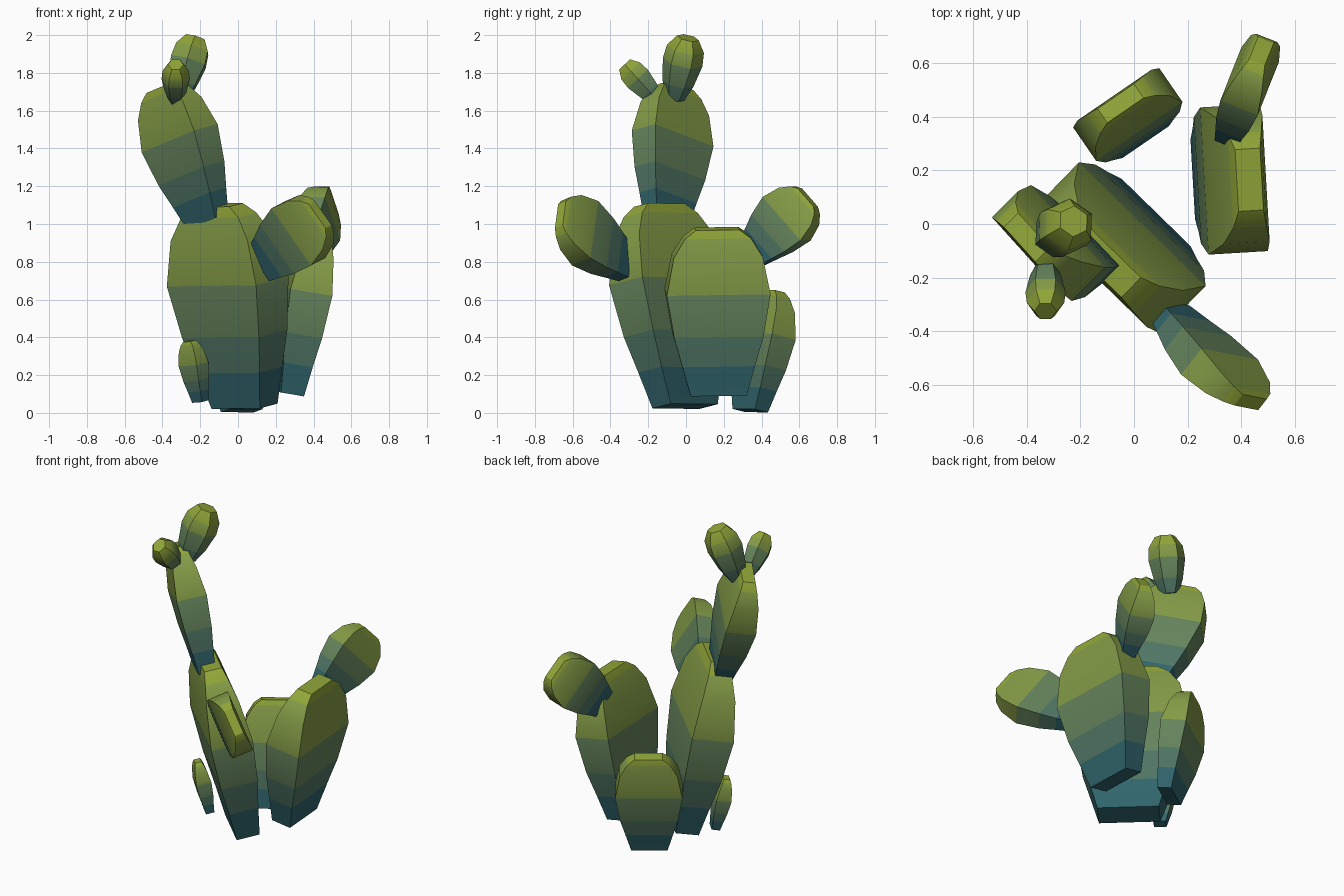
import bpy, math
from mathutils import Vector

if "Cube" in bpy.data.objects:
    bpy.data.objects.remove(bpy.data.objects["Cube"])

# Shared gradient from teal at the base of a pad to green at its tip
LOW, HIGH = Vector((0.03, 0.13, 0.15)), Vector((0.28, 0.38, 0.04))
shades = []
for i in range(6):
    m = bpy.data.materials.new(f"cactus_shade_{i}")
    m.diffuse_color = (*LOW.lerp(HIGH, i / 5), 1)
    m.use_nodes = True
    m.node_tree.nodes["Principled BSDF"].inputs["Base Color"].default_value = m.diffuse_color
    shades.append(m)

# Rings along a pad: position, width factor, thickness factor
PAD = [(0, .54, .55), (.18, .70, .70), (.36, .86, .88), (.62, 1, 1),
       (.84, .86, .78), (.95, .64, .56), (1, .42, .42)]
BUD = [(0, .48, .48), (.25, .78, .78), (.6, 1, 1), (.82, .93, .93), (1, .55, .55)]
BOX = [(-.5, -.5), (.5, -.5), (.5, .5), (-.5, .5)]
HEX = [(.5 * math.cos(math.radians(60 * i)), .5 * math.sin(math.radians(60 * i)))
       for i in range(6)]


def pad(name, base, tip, across, width, thick, section=BOX, rings=PAD):
    """Loft a cross-section from base to tip."""
    base, tip = Vector(base), Vector(tip)
    axis = (tip - base).normalized()
    w = Vector(across)
    w = (w - axis * w.dot(axis)).normalized()
    n = axis.cross(w)
    verts = [base.lerp(tip, t) + w * (a * width * fw) + n * (b * thick * ft)
             for t, fw, ft in rings for a, b in section]
    k, last = len(section), len(rings) - 1
    faces = [tuple(range(k))[::-1], tuple(range(last * k, last * k + k))]
    bands = [0, 5]
    for r in range(last):
        mid = (rings[r][0] + rings[r + 1][0]) / 2
        for i in range(k):
            j = (i + 1) % k
            faces.append((r * k + i, r * k + j, (r + 1) * k + j, (r + 1) * k + i))
            bands.append(round(mid * 5))
    me = bpy.data.meshes.new(name)
    me.from_pydata(verts, [], faces)
    for m in shades:
        me.materials.append(m)
    for p, b in zip(me.polygons, bands):
        p.material_index = b
    ob = bpy.data.objects.new(name, me)
    bpy.context.collection.objects.link(ob)
    bpy.ops.object.select_all(action='DESELECT')
    ob.select_set(True)
    bpy.context.view_layer.objects.active = ob
    bpy.ops.object.shade_smooth_by_angle(angle=math.radians(30))
    return ob


# Three pads growing from the ground
pad("main_pad", (.035, -.005, .035), (-.11, -.14, 1.10), (.72, -.70, 0), .66, .25)
pad("right_pad", (.28, .17, .10), (.43, .165, .975), (-.06, 1, 0), .55, .225)
pad("back_pad", (.02, .34, .012), (-.05, .45, .645), (.32, .22, 0), .39, .155)

# Pads growing from those
pad("upper_pad", (-.16, -.105, 1.01), (-.40, -.05, 1.725), (.7, -.7, 0), .43, .18)
pad("front_arm_pad", (.13, -.32, .79), (.435, -.665, 1.05), (.54, -.08, -.84), .37, .13)
pad("rear_arm_pad", (.36, .35, .845), (.475, .645, 1.14), (.1, .25, -.5), .315, .15)
pad("small_side_pad", (-.20, -.005, .06), (-.258, -.04, .38), (.7, -.7, 0), .135, .09)

# Buds at the top
pad("tall_bud", (-.32, -.06, 1.665), (-.225, .01, 1.985), (.1, 1, 0), .215, .215, HEX, BUD)
pad("short_bud", (-.33, -.15, 1.655), (-.33, -.325, 1.845), (1, 0, 0), .15, .165, HEX, BUD)
